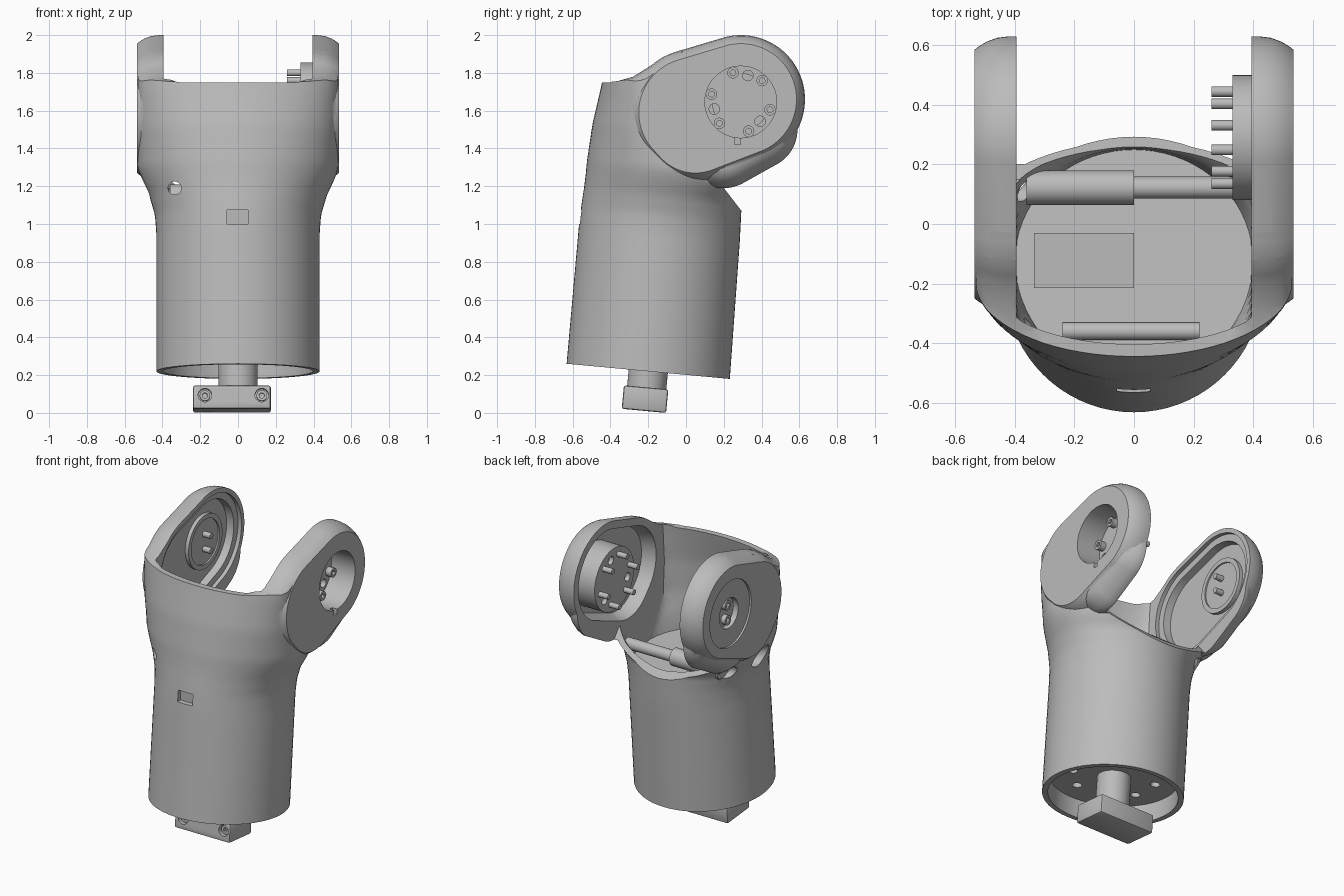
import bpy, bmesh, math
from mathutils import Vector

if "Cube" in bpy.data.objects:
    bpy.data.objects.remove(bpy.data.objects["Cube"], do_unlink=True)

grey = bpy.data.materials.new("machined grey")
grey.use_nodes = True
GREY = (0.5, 0.5, 0.5, 1)
grey.diffuse_color = GREY
grey.node_tree.nodes["Principled BSDF"].inputs["Base Color"].default_value = GREY

TILT = 0.093          # lean of the barrel towards the back
HUB = (0.29, 1.646)   # y, z of the joint axis
GAP = 0.394           # half distance between the ears


def loft(name, rings):
    """Closed solid through equal-length rings of points."""
    bm = bmesh.new()
    rows = [[bm.verts.new(p) for p in ring] for ring in rings]
    n = len(rows[0])
    for a, b in zip(rows, rows[1:]):
        for i in range(n):
            j = (i + 1) % n
            bm.faces.new((a[i], a[j], b[j], b[i]))
    bm.faces.new(rows[0])
    bm.faces.new(rows[-1])
    bmesh.ops.recalc_face_normals(bm, faces=bm.faces)
    mesh = bpy.data.meshes.new(name)
    bm.to_mesh(mesh)
    bm.free()
    mesh.materials.append(grey)
    ob = bpy.data.objects.new(name, mesh)
    bpy.context.collection.objects.link(ob)
    return ob


def rod(name, p, q, r, n=32):
    """Cylinder from p to q."""
    p, q = Vector(p), Vector(q)
    d = (q - p).normalized()
    u = d.orthogonal().normalized()
    v = d.cross(u)
    turn = [2 * math.pi * i / n for i in range(n)]
    return loft(name, [[c + r * (u * math.cos(t) + v * math.sin(t)) for t in turn] for c in (p, q)])


def apply(ob, other, op):
    """Boolean the other solid into ob and discard it."""
    mod = ob.modifiers.new(op, 'BOOLEAN')
    mod.operation, mod.solver, mod.object = op, 'EXACT', other
    bpy.context.view_layer.objects.active = ob
    bpy.ops.object.modifier_apply(modifier=mod.name)
    bpy.data.objects.remove(other, do_unlink=True)


def cut(ob, other):
    apply(ob, other, 'DIFFERENCE')


def join(ob, other):
    apply(ob, other, 'UNION')


# Barrel sections: height, centre y, half width, front depth, back depth
SECTIONS = [
    (0.22, -0.2, 0.432, 0.432, 0.432), (0.95, -0.135, 0.432, 0.432, 0.42),
    (1.05, -0.12, 0.44, 0.435, 0.41), (1.15, -0.11, 0.47, 0.43, 0.405),
    (1.23, -0.1, 0.508, 0.43, 0.45), (1.29, -0.1, 0.53, 0.425, 0.45),
    (1.5, -0.17, 0.53, 0.325, 0.45), (1.7, -0.2, 0.53, 0.25, 0.4),
    (2.2, -0.2, 0.53, 0.15, 0.4)]


def section(z, inset=0.0, limit=9.0, n=72):
    k = 0
    while k < len(SECTIONS) - 2 and z > SECTIONS[k + 1][0]:
        k += 1
    a, b = SECTIONS[k], SECTIONS[k + 1]
    f = (z - a[0]) / (b[0] - a[0])
    _, cy, w, front, back = [p + (q - p) * f for p, q in zip(a, b)]
    ring = []
    for i in range(n):
        t = 2 * math.pi * i / n
        depth = (back if math.sin(t) > 0 else front) - inset
        x = max(-limit, min(limit, (w - inset) * math.cos(t)))
        y = depth * math.sin(t)
        ring.append((x, cy + y, z - TILT * y))
    return ring


def barrel(name, z0, z1, steps, **kw):
    return loft(name, [section(z0 + (z1 - z0) * i / steps, **kw) for i in range(steps + 1)])


# Rounded outlines as hulls of circles (y, z, radius)
EAR = [(0.29, 1.66, 0.295), (0.04, 1.59, 0.29), (0.05, 1.52, 0.25)]
NECK = [(0.2, 1.4, 0.21), (0.38, 1.5, 0.21)]


def hull(lobes, x, off, n=96):
    ring = []
    for i in range(n):
        t = 2 * math.pi * (i + 0.5) / n
        c, s = math.cos(t), math.sin(t)
        y, z, r = max(lobes, key=lambda l: l[0] * c + l[1] * s + l[2])
        ring.append((x, y + (r + off) * c, z + (r + off) * s))
    return ring


def pod(name, lobes, side, levels):
    return loft(name, [hull(lobes, side * x, off) for x, off in levels])


# Main housing with rounded shoulders
housing = barrel("housing", 0.22, 2.2, 66)
SHOULDER = [
    (-0.9, 1.75), (-0.42, 1.75), (-0.36, 1.757), (-0.28, 1.78), (-0.2, 1.83), (-0.12, 1.885),
    (-0.03, 1.92), (0.1, 1.95), (0.4, 1.95), (0.9, 1.95), (0.9, 2.6), (-0.9, 2.6)]
DROP = [(0.41, 0), (0.46, 0.006), (0.495, 0.018), (0.518, 0.033), (0.535, 0.05), (0.7, 0.2)]
drops = [(-x, d) for x, d in reversed(DROP)] + DROP
cut(housing, loft("shoulder_cutter", [[(x, y + d * 0.5, z - d * 0.87) for y, z in SHOULDER]
                                      for x, d in drops]))
for side in (-1, 1):
    join(housing, pod("neck", NECK, side, [(0.37, 0), (0.41, 0), (0.44, -0.012),
                                           (0.475, -0.035), (0.5, -0.06), (0.522, -0.1)]))
    join(housing, pod("ear", EAR, side, [(0.37, 0.045), (0.42, 0.045), (0.46, 0.04),
                                         (0.495, 0.027), (0.52, 0.012), (0.535, 0)]))

# Hollow between the ears, open towards the back and top
cut(housing, barrel("inner_cutter", 1.04, 2.18, 38, inset=0.04, limit=GAP))
lip = [(0.36, 0.983), (0.15, 1.256), (-0.1, 1.3), (-0.1, 2.4), (1, 2.4), (1, 0.983)]
cut(housing, loft("lip_cutter", [[(x, y, z) for y, z in lip] for x in (-GAP, GAP)]))
saddle = [(-GAP, 2.5)]
for centre, start in ((0.09 - GAP, 180), (GAP - 0.09, 270)):
    for i in range(9):
        t = math.radians(start + i * 11.25)
        saddle.append((centre + 0.09 * math.cos(t), 1.84 + 0.09 * math.sin(t)))
saddle.append((GAP, 2.5))
cut(housing, loft("saddle_cutter", [[(x, y, z) for x, z in saddle] for y in (-1, 1)]))

# Ear pockets: deep one on +x, stepped one on -x
cut(housing, pod("pocket", EAR, 1, [(0.36, -0.005), (0.42, -0.005), (0.485, -0.03)]))
cut(housing, pod("pocket", EAR, -1, [(0.36, 0.015), (0.42, 0.015)]))
cut(housing, pod("pocket", EAR, -1, [(0.36, -0.025), (0.47, -0.035)]))

# Open bottom with a recessed bolt flange
cut(housing, barrel("bottom_cutter", 0.1, 0.34, 2, inset=0.035))
for i in range(8):
    t = math.radians(45 * i + 20)
    x, y = 0.26 * math.cos(t), -0.19 + 0.26 * math.sin(t)
    cut(housing, rod("flange_hole", (x, y, 0.3), (x, y, 0.43), 0.03, 16))

# Access holes below the -x ear and the front slot
cut(housing, rod("hole", (-0.335, -0.6, 1.19), (-0.335, -0.2, 1.19), 0.035))
cut(housing, rod("hole", (-0.7, -0.13, 1.24), (-0.35, -0.07, 1.18), 0.07))
cut(housing, rod("hole", (-0.65, 0.12, 1.15), (-0.3, 0.12, 1.15), 0.045))
cut(housing, loft("slot", [[(-0.057, y, 1), (0.053, y, 1), (0.053, y, 1.075), (-0.057, y, 1.075)]
                           for y in (-0.8, -0.53)]))

# Cup-shaped drum on the +x ear
hy, hz = HUB
join(housing, rod("drum", (0.33, hy, hz), (0.5, hy, hz), 0.21, 48))
cut(housing, rod("drum_bore", (0.36, hy, hz), (0.7, hy, hz), 0.19, 48))
cut(housing, loft("key_notch", [[(x, y, z) for y, z in (
    (0.258, 1.5), (0.288, 1.5), (0.288, 1.42), (0.258, 1.42))] for x in (0.5, 0.7)]))
for i in range(3):
    t = math.radians(75 + 120 * i)
    y, z = hy + 0.145 * math.cos(t), hz + 0.145 * math.sin(t)
    cut(housing, rod("drum_hole", (0.3, y, z), (0.4, y, z), 0.028, 16))

# Round seat and bore on the -x ear
cut(housing, rod("seat_cutter", (-0.7, hy, hz), (-0.522, hy, hz), 0.22, 48))
cut(housing, rod("bore_cutter", (-0.7, hy, hz), (-0.485, hy, hz), 0.1, 32))

parts = [housing]


def screw(name, head, tip, r, head_len):
    """Socket-head screw from head end to tip."""
    head, tip = Vector(head), Vector(tip)
    d = (tip - head).normalized()
    cap = rod(name + "_head", head, head + d * head_len, r)
    cut(cap, rod("socket", head - d * 0.01, head + d * head_len * 0.6, r * 0.55, 6))
    parts.extend([cap, rod(name + "_shank", head + d * head_len * 0.9, tip, r * 0.6, 20)])


for i in range(6):
    t = math.radians(45 + 60 * i)
    y, z = hy + 0.16 * math.cos(t), hz + 0.16 * math.sin(t)
    screw("drum_screw", (0.4, y, z), (0.26, y, z), 0.03, 0.045)
for dz in (-0.05, 0.05):
    screw("hub_screw", (-0.515, hy, hz + dz), (-0.4, hy, hz + dz), 0.032, 0.035)

# Raised ring inside the -x ear
ring = rod("hub_ring", (-0.475, hy, hz), (-0.445, hy, hz), 0.18, 48)
cut(ring, rod("ring_bore", (-0.455, hy, hz), (-0.4, hy, hz), 0.15, 48))
parts.append(ring)

# Cross shafts and block on the inner floor
parts += [rod("cross_shaft_thick", (-0.36, 0.122, 1.15), (0, 0.122, 1.15), 0.058),
          rod("cross_shaft_thin", (-0.01, 0.122, 1.15), (0.35, 0.122, 1.15), 0.037),
          rod("front_shaft", (-0.24, -0.36, 1.07), (0.22, -0.36, 1.07), 0.03)]
parts.append(loft("floor_block", [[(-0.335, y, 1), (0, y, 1), (0, y, 1.09), (-0.335, y, 1.09)]
                                  for y in (-0.215, -0.03)]))

# Output shaft and clamp block below
parts.append(rod("output_shaft", (0, -0.21, 0.11), (0, -0.185, 0.38), 0.104, 40))
bpy.ops.mesh.primitive_cube_add(size=1, location=(-0.032, -0.217, 0.073))
block = bpy.context.object
block.name = "clamp_block"
block.scale = (0.412, 0.236, 0.125)
block.rotation_euler.x = -math.atan(TILT)
bpy.ops.object.transform_apply(location=True, rotation=True, scale=True)
block.data.materials.append(grey)
bevel = block.modifiers.new("bevel", 'BEVEL')
bevel.width, bevel.segments = 0.012, 2
bpy.ops.object.modifier_apply(modifier=bevel.name)
parts.append(block)
for x in (-0.175, 0.126):
    cut(block, rod("counterbore", (x, -0.4, 0.1), (x, -0.29, 0.09), 0.036))
    screw("clamp_screw", (x, -0.315, 0.092), (x, -0.26, 0.087), 0.028, 0.04)

# Smooth shading with crisp edges
bpy.ops.object.select_all(action='DESELECT')
for ob in parts:
    ob.select_set(True)
bpy.context.view_layer.objects.active = housing
bpy.ops.object.shade_smooth_by_angle(angle=math.radians(30))
